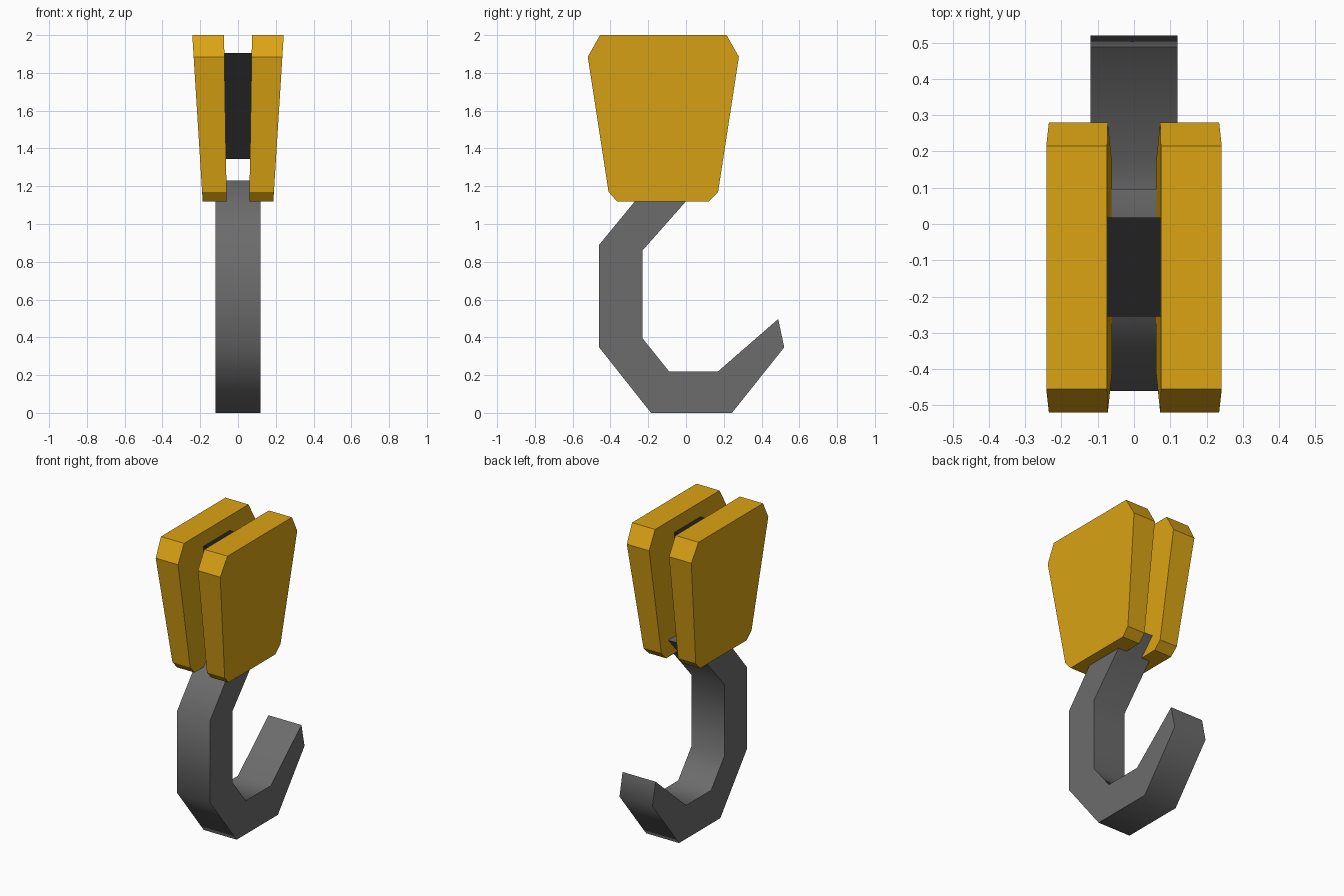
import bpy, bmesh, math

if "Cube" in bpy.data.objects:
    bpy.data.objects.remove(bpy.data.objects["Cube"])


def material(name, rgb):
    mat = bpy.data.materials.new(name)
    mat.diffuse_color = (*rgb, 1)
    mat.use_nodes = True
    mat.node_tree.nodes["Principled BSDF"].inputs["Base Color"].default_value = mat.diffuse_color
    return mat


def prism(name, profile, x_min, x_max, mat):
    """Extrude a (y, z) profile across x; x limits are functions of z."""
    bm = bmesh.new()
    left = [bm.verts.new((x_min(z), y, z)) for y, z in profile]
    right = [bm.verts.new((x_max(z), y, z)) for y, z in profile]
    bm.faces.new(left)
    bm.faces.new(right)
    n = len(profile)
    for i in range(n):
        j = (i + 1) % n
        bm.faces.new((left[i], left[j], right[j], right[i]))
    bmesh.ops.recalc_face_normals(bm, faces=bm.faces)
    mesh = bpy.data.meshes.new(name)
    bm.to_mesh(mesh)
    bm.free()
    mesh.materials.append(mat)
    obj = bpy.data.objects.new(name, mesh)
    bpy.context.collection.objects.link(obj)
    return obj


def taper(bottom, top):
    """Linear x position between the plate's bottom and top."""
    return lambda z: bottom + (top - bottom) * (z - 1.12) / 0.88


yellow = material("yellow_paint", (0.71, 0.37, 0.007))
steel = material("dark_steel", (0.15, 0.15, 0.15))
black = material("black_core", (0.015, 0.015, 0.015))

inner = taper(0.06, 0.074)
outer = taper(0.187, 0.242)

# Pair of tapered cheek plates
plate = prism("cheek_plates", [
    (-0.455, 2.0), (0.215, 2.0), (0.28, 1.885), (0.17, 1.17),
    (0.12, 1.12), (-0.365, 1.12), (-0.41, 1.17), (-0.52, 1.885),
], inner, outer, yellow)
plate.modifiers.new("mirror", 'MIRROR').use_axis = (True, False, False)

# Black core block between the plates
prism("core_block", [
    (-0.255, 1.905), (0.018, 1.905), (-0.002, 1.345), (-0.235, 1.345),
], lambda z: -inner(z), inner, black)

# Hook, its top end held between the plates
hook = prism("hook", [
    (-0.18, 1.23), (0.097, 1.23), (-0.23, 0.86), (-0.23, 0.395),
    (-0.09, 0.22), (0.17, 0.22), (0.488, 0.497), (0.52, 0.347),
    (0.243, 0.0), (-0.185, 0.0), (-0.46, 0.347), (-0.46, 0.89),
], lambda z: -0.12, lambda z: 0.12, steel)
bpy.ops.object.select_all(action='DESELECT')
hook.select_set(True)
bpy.context.view_layer.objects.active = hook
bpy.ops.object.shade_smooth_by_angle(angle=math.radians(60))
